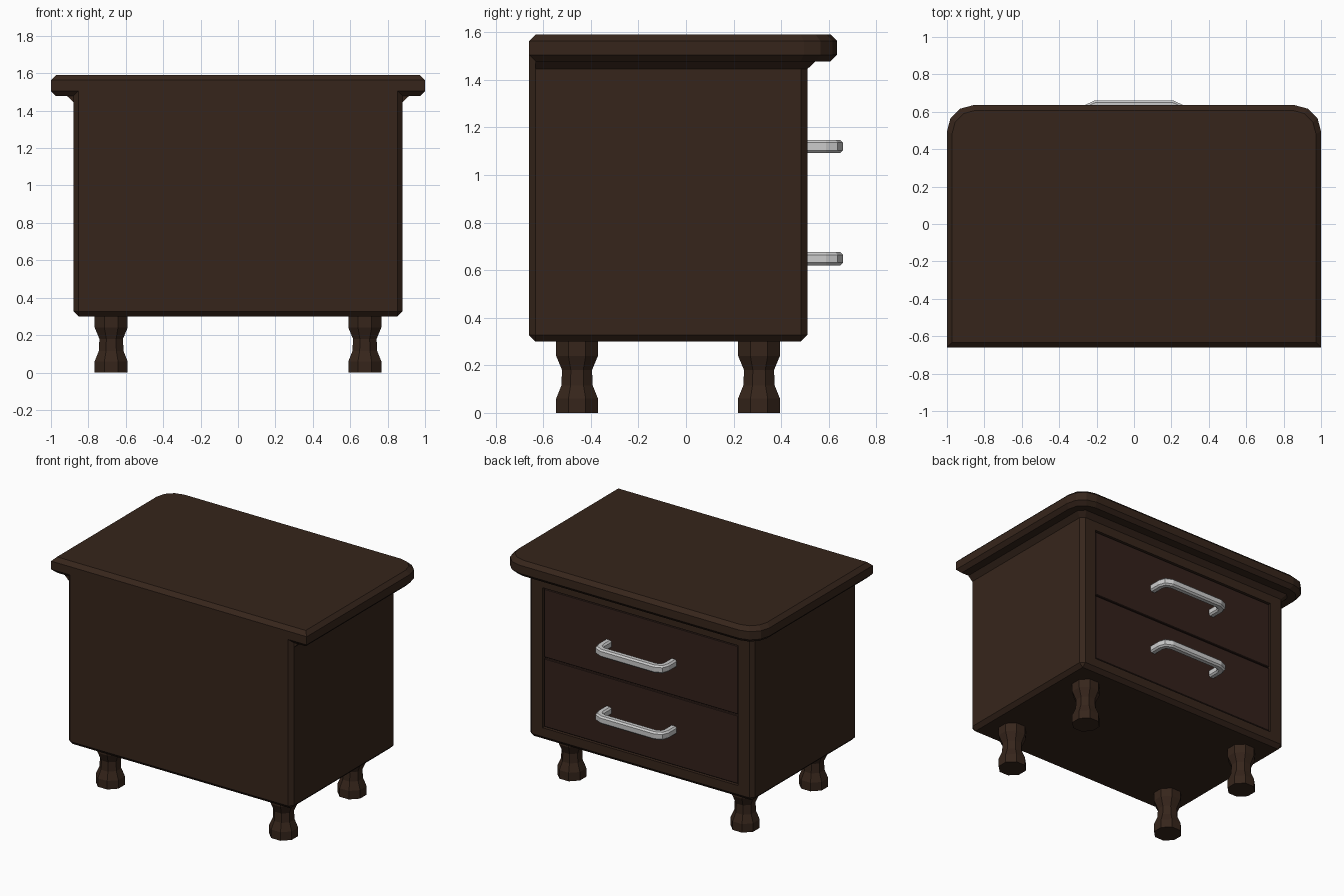
import bpy, bmesh
from math import sin, cos, pi
from mathutils import Vector

if "Cube" in bpy.data.objects:
    bpy.data.objects.remove(bpy.data.objects["Cube"])


def material(name, rgb):
    m = bpy.data.materials.new(name)
    m.diffuse_color = (*rgb, 1)
    m.use_nodes = True
    m.node_tree.nodes["Principled BSDF"].inputs["Base Color"].default_value = m.diffuse_color
    return m


wood = material("dark_wood", (0.037, 0.0185, 0.011))
drawer_wood = material("drawer_wood", (0.033, 0.015, 0.011))


def add_object(name, bm, mat=None):
    bmesh.ops.recalc_face_normals(bm, faces=bm.faces[:])
    me = bpy.data.meshes.new(name)
    bm.to_mesh(me)
    bm.free()
    ob = bpy.data.objects.new(name, me)
    bpy.context.collection.objects.link(ob)
    if mat:
        me.materials.append(mat)
    return ob


def loft(name, rings, mat=None):
    """Skin a stack of equal-length closed rings and cap both ends."""
    bm = bmesh.new()
    vs = [[bm.verts.new(p) for p in ring] for ring in rings]
    n = len(rings[0])
    for a, b in zip(vs, vs[1:]):
        for i in range(n):
            j = (i + 1) % n
            bm.faces.new((a[i], a[j], b[j], b[i]))
    bm.faces.new(vs[0])
    bm.faces.new(vs[-1])
    return add_object(name, bm, mat)


def box(name, lo, hi, bevel=0, mat=None):
    bm = bmesh.new()
    bmesh.ops.create_cube(bm, size=1)
    for v in bm.verts:
        v.co = [(l + h) / 2 + c * (h - l) for l, h, c in zip(lo, hi, v.co)]
    if bevel:
        bmesh.ops.bevel(bm, geom=bm.edges[:], offset=bevel, segments=1,
                        affect='EDGES', profile=0.5)
    return add_object(name, bm, mat)


def outline(hx, y0, y1, r, seg, z):
    """Rectangle with square corners at y0 and rounded corners at y1."""
    arc = [(hx - r + r * cos(pi / 2 * i / seg), y1 - r + r * sin(pi / 2 * i / seg))
           for i in range(seg + 1)]
    half = [(hx, y0)] + arc
    return [(x, y, z) for x, y in half] + [(-x, y, z) for x, y in reversed(half)]


# Cabinet body with a shallow opening for the drawers
body = box("cabinet_body", (-0.88, -0.66, 0.30), (0.88, 0.51, 1.532), 0.027, wood)
cutter = box("drawer_opening_cutter", (-0.765, 0.47, 0.39), (0.765, 0.60, 1.38))
cutter.hide_render = True
mod = body.modifiers.new("opening", 'BOOLEAN')
mod.object, mod.operation, mod.solver = cutter, 'DIFFERENCE', 'EXACT'
bpy.context.view_layer.objects.active = body
bpy.ops.object.modifier_apply(modifier=mod.name)
bpy.data.objects.remove(cutter)

# Table top: chamfered slab with rounded drawer-side corners
c = 0.027
loft("table_top", [outline(1 - d, -0.66 + d, 0.635 - d, 0.14 - d * 0.5, 3, z)
                   for d, z in ((c, 1.478), (0, 1.505), (0, 1.563), (c, 1.59))], wood)

# Sloped moulding under the top
loft("top_moulding", [outline(hx, -0.633, y1, r, 1, z)
                      for hx, y1, r, z in ((0.88, 0.51, 0.027, 1.445),
                                           (0.915, 0.545, 0.04, 1.479),
                                           (0.915, 0.545, 0.04, 1.485))], wood)

# Turned octagonal legs
profile = [(0.088, 0), (0.088, 0.06), (0.066, 0.115), (0.063, 0.18),
           (0.088, 0.24), (0.088, 0.31)]
for sx, side in ((-1, "left"), (1, "right")):
    for cy, end in ((-0.458, "back"), (0.307, "drawer_side")):
        rings = []
        for r, z in profile:
            R = r / cos(pi / 8)
            rings.append([(sx * 0.678 + R * cos(pi / 8 + k * pi / 4),
                           cy + R * sin(pi / 8 + k * pi / 4), z) for k in range(8)])
        loft(f"{end}_{side}_leg", rings, wood)


# Bar handle: chamfered section swept along a U path
def handle(name, zc):
    half = [(0.255, 0.48), (0.255, 0.585), (0.243, 0.618), (0.205, 0.635)]
    path = [Vector(p) for p in half] + [Vector((-x, y)) for x, y in reversed(half)]
    a, b, k = 0.025, 0.0275, 0.011
    section = [(a, b - k), (a - k, b), (k - a, b), (-a, b - k),
               (-a, k - b), (k - a, -b), (a - k, -b), (a, k - b)]
    rings = []
    for i, p in enumerate(path):
        d0 = (p - path[i - 1]).normalized() if i else (path[1] - p).normalized()
        d1 = (path[i + 1] - p).normalized() if i < len(path) - 1 else d0
        t = (d0 + d1).normalized()
        n = Vector((t.y, -t.x)) / t.dot(d0)
        rings.append([(p.x + n.x * u, p.y + n.y * u, zc + w) for u, w in section])
    loft(name, rings)


# Drawer fronts and their handles
for name, z0, z1, zh in (("lower", 0.397, 0.881, 0.648), ("upper", 0.889, 1.373, 1.12)):
    box(f"{name}_drawer", (-0.758, 0.44, z0), (0.758, 0.504, z1), 0.004, drawer_wood)
    handle(f"{name}_handle", zh)
